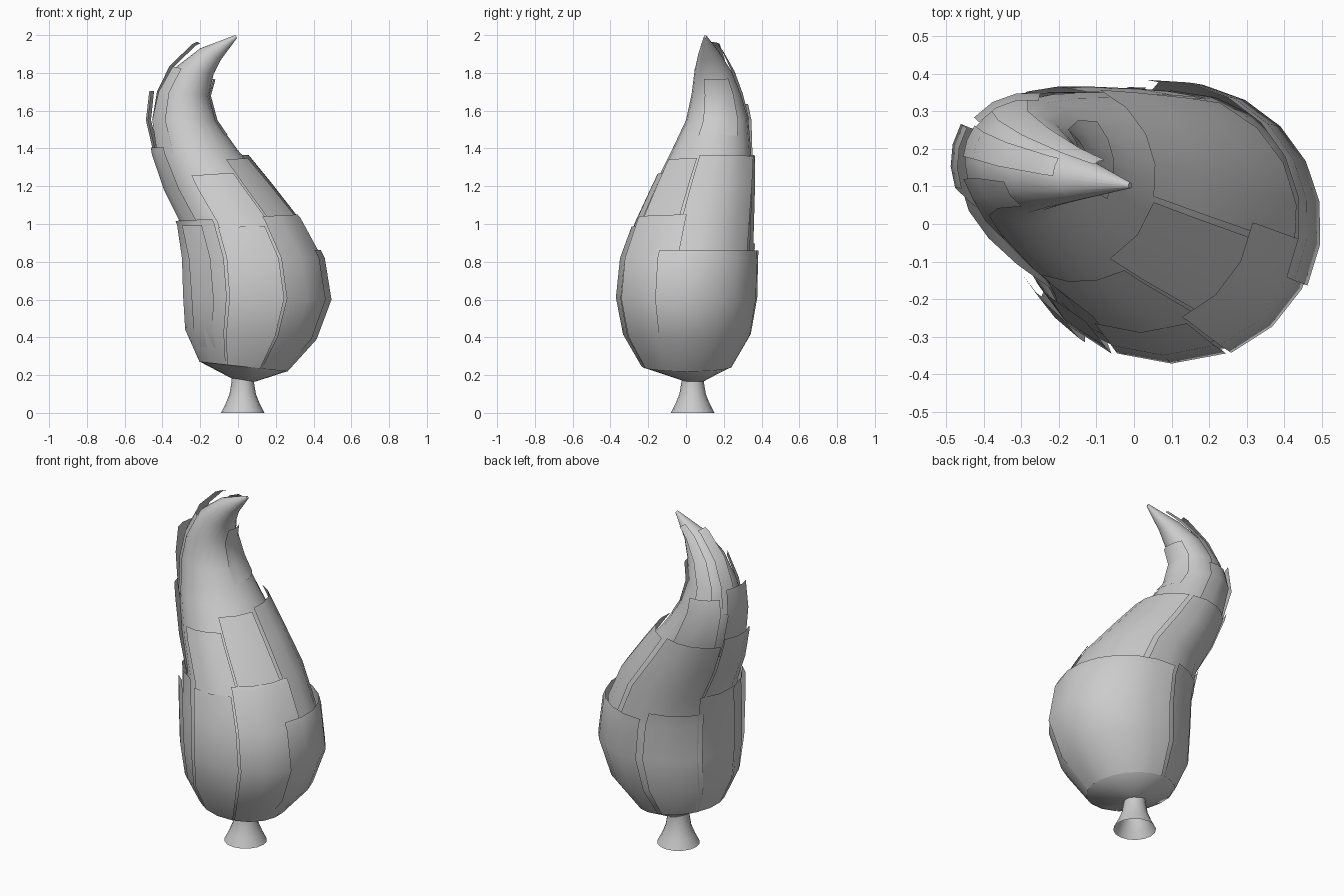
import bpy, bmesh, math
from mathutils import Vector

if "Cube" in bpy.data.objects:
    bpy.data.objects.remove(bpy.data.objects["Cube"])

# Foliage sections: left x, left z, right x, right z, front y, back y
ROWS = [
    (0.00, .165, 0.09, .165, 0.00, 0.09),
    (-.20, .27, 0.26, .22, -.23, 0.24),
    (-.27, .44, 0.405, .39, -.325, 0.33),
    (-.275, .62, 0.475, .60, -.36, 0.355),
    (-.275, .82, 0.43, .82, -.335, 0.35),
    (-.295, 1.0, 0.31, 1.03, -.26, 0.35),
    (-.375, 1.18, 0.15, 1.22, -.17, 0.35),
    (-.43, 1.37, 0.00, 1.39, -.08, 0.345),
    (-.45, 1.55, -.115, 1.55, 0.00, 0.33),
    (-.41, 1.70, -.155, 1.68, 0.03, 0.29),
    (-.33, 1.83, -.13, 1.79, 0.045, 0.24),
    (-.20, 1.93, -.09, 1.87, 0.065, 0.18),
    (-.015, 2.0, -.005, 1.985, 0.095, 0.11),
]


def point(t, deg, off=0.0):
    """Point on the leaning foliage surface, pushed outward by off."""
    i = min(int(t), len(ROWS) - 2)
    f = t - i
    r = [a + (b - a) * f for a, b in zip(ROWS[i], ROWS[i + 1])]
    left, right = Vector((r[0], 0, r[1])), Vector((r[2], 0, r[3]))
    mid = (left + right) / 2 + Vector((0, (r[4] + r[5]) / 2, 0))
    a = math.radians(deg)
    d = (right - left) / 2 * math.cos(a) + Vector((0, (r[5] - r[4]) / 2, 0)) * math.sin(a)
    return mid + d + d.normalized() * off


def grid(name, rows, closed=False, caps=False):
    """Mesh object skinned over rows of points."""
    bm = bmesh.new()
    vs = [[bm.verts.new(p) for p in row] for row in rows]
    n = len(vs[0])
    for lo, hi in zip(vs, vs[1:]):
        for j in range(n if closed else n - 1):
            k = (j + 1) % n
            bm.faces.new((lo[j], lo[k], hi[k], hi[j]))
    if caps:
        bm.faces.new(vs[0][::-1])
        bm.faces.new(vs[-1])
    me = bpy.data.meshes.new(name)
    bm.to_mesh(me)
    bm.free()
    ob = bpy.data.objects.new(name, me)
    bpy.context.collection.objects.link(ob)
    bpy.context.view_layer.objects.active = ob
    ob.select_set(True)
    bpy.ops.object.shade_smooth_by_angle(angle=math.radians(40))
    ob.select_set(False)
    return ob


# Flared trunk, open underneath
SIDES = 16
trunk = [(0, .115), (.05, .09), (.10, .07), (.16, .06), (.22, .06)]
grid("trunk", [[(.025 + r * math.cos(2 * math.pi * k / SIDES),
                 .035 + r * math.sin(2 * math.pi * k / SIDES), z)
                for k in range(SIDES)] for z, r in trunk], closed=True)

# Main foliage body
grid("foliage_core", [[point(t, 360 * k / 20) for k in range(20)]
                      for t in range(len(ROWS))], closed=True, caps=True)

# Overlapping foliage sheets: start angle, end angle, start row, end row, lift at the end
SHEETS = [
    # lower tier
    (-25, 95, 1, 4.2, .03), (-66, -8, 1, 5.1, .02), (-112, -68, 1, 4.85, .012),
    (-175, -114, 1, 5.1, .025), (100, 150, 1, 4.4, .015), (145, 190, 1, 5.0, .015),
    (-150, -125, 1.5, 4.95, .045),
    # middle tier
    (-12, 65, 4, 6.85, .03), (-60, -15, 4, 6.75, .018), (-112, -62, 4, 6.35, .01),
    (150, 225, 4.5, 7.2, .025), (70, 148, 4, 6.9, .015),
    # upper tier and tip
    (150, 200, 6.5, 9.0, .055), (80, 140, 6.5, 8.6, .02), (195, 235, 7, 10.0, .015),
    (145, 175, 8, 11.15, .045), (-25, 40, 7.5, 9.8, .012), (90, 125, 8, 11.5, .02),
]
for i, (a0, a1, t0, t1, lift) in enumerate(SHEETS):
    ts = [t0] + [t for t in range(len(ROWS)) if t0 < t < t1] + [t1]
    n = max(2, round((a1 - a0) / 18))
    rows = []
    for t in ts:
        off = .005 + lift * (t - t0) / (t1 - t0)
        rows.append([point(t, a0 + (a1 - a0) * k / n, off) for k in range(n + 1)])
    grid(f"foliage_sheet_{i + 1}", rows)
